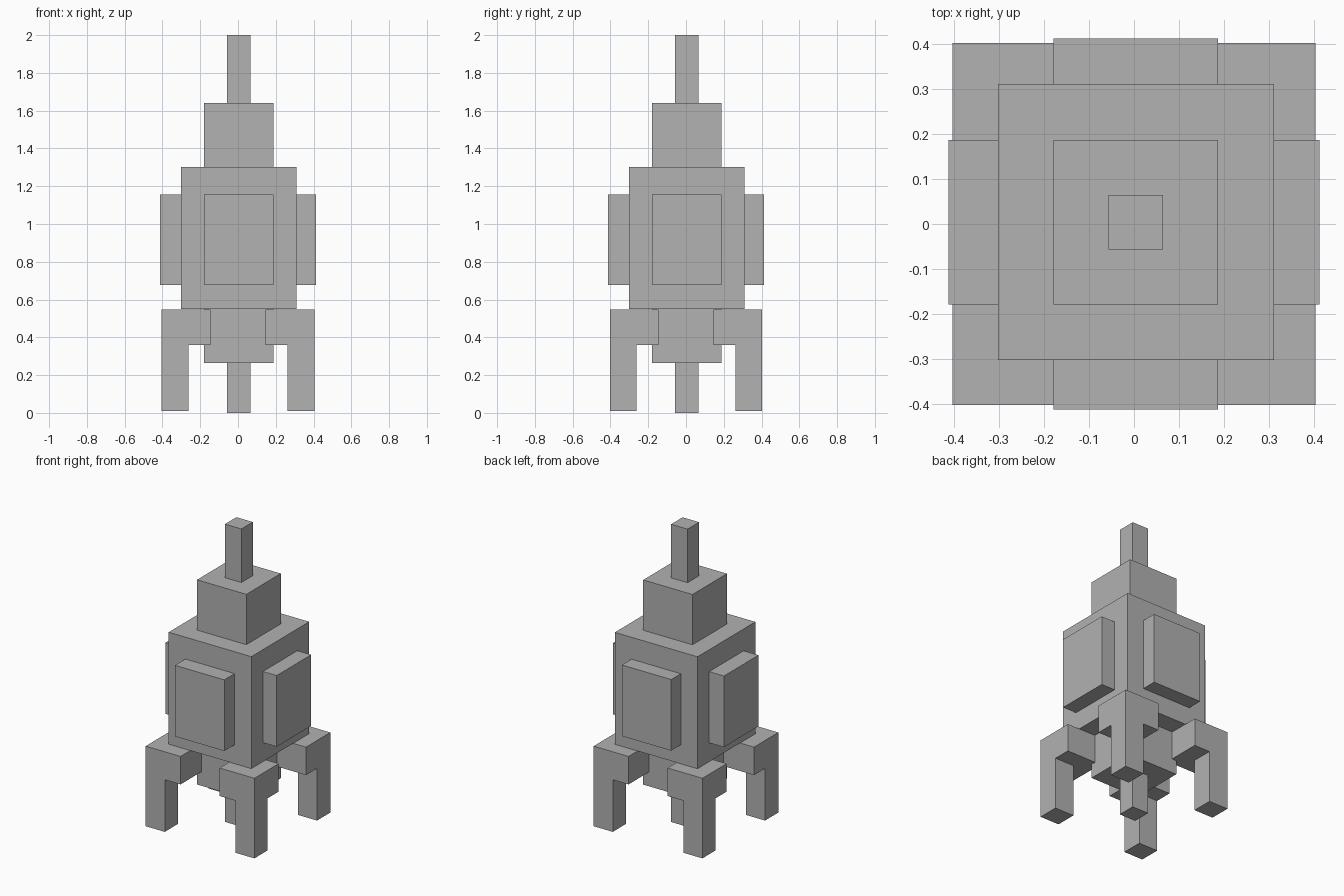
import bpy
import bmesh
from mathutils import Matrix, Vector

cube = bpy.data.objects.get("Cube")
if cube:
    bpy.data.objects.remove(cube)

grey = bpy.data.materials.new("plain grey")
grey.use_nodes = True
colour = (0.445, 0.445, 0.445, 1)
grey.diffuse_color = colour
grey.node_tree.nodes["Principled BSDF"].inputs["Base Color"].default_value = colour


def make_part(name, *boxes):
    """One object made of boxes, each given by its low and high corners."""
    bm = bmesh.new()
    for low, high in boxes:
        low, high = Vector(low), Vector(high)
        place = Matrix.Translation((low + high) / 2) @ Matrix.Diagonal((high - low).to_4d())
        bmesh.ops.create_cube(bm, size=1, matrix=place)
    mesh = bpy.data.meshes.new(name)
    bm.to_mesh(mesh)
    bm.free()
    mesh.materials.append(grey)
    obj = bpy.data.objects.new(name, mesh)
    bpy.context.collection.objects.link(obj)
    return obj


# Central stack of square blocks, very slightly off the axis
OFF = 0.004
for name, half, bottom, top in (
    ("nozzle", 0.061, 0, 0.265),
    ("engine_block", 0.183, 0.265, 0.55),
    ("body", 0.307, 0.55, 1.302),
    ("nose_block", 0.183, 1.302, 1.64),
    ("spire", 0.061, 1.64, 2),
):
    make_part(name, ((OFF - half, OFF - half, bottom), (OFF + half, OFF + half, top)))

# Raised panel on each side of the body
INNER, OUTER, WIDE = 0.30, 0.413, 0.183
LOW, HIGH = 0.677, 1.155
for side, sign in (("left", 1), ("right", -1)):
    a, b = sorted((sign * INNER, sign * OUTER))
    make_part(side + "_panel", ((a, OFF - WIDE, LOW), (b, OFF + WIDE, HIGH)))
for side, sign in (("front", -1), ("back", 1)):
    a, b = sorted((sign * INNER, sign * OUTER))
    make_part(side + "_panel", ((OFF - WIDE, a, LOW), (OFF + WIDE, b, HIGH)))

# Corner legs: a square shoulder with a thinner post under its outer corner
for fb, sy in (("front", -1), ("back", 1)):
    for lr, sx in (("left", 1), ("right", -1)):
        boxes = []
        for inner, bottom, top in ((0.145, 0.36, 0.548), (0.262, 0.01, 0.36)):
            x = sorted((sx * inner, sx * 0.404))
            y = sorted((sy * inner, sy * 0.403))
            boxes.append(((x[0], y[0], bottom), (x[1], y[1], top)))
        make_part(f"{fb}_{lr}_leg", *boxes)
